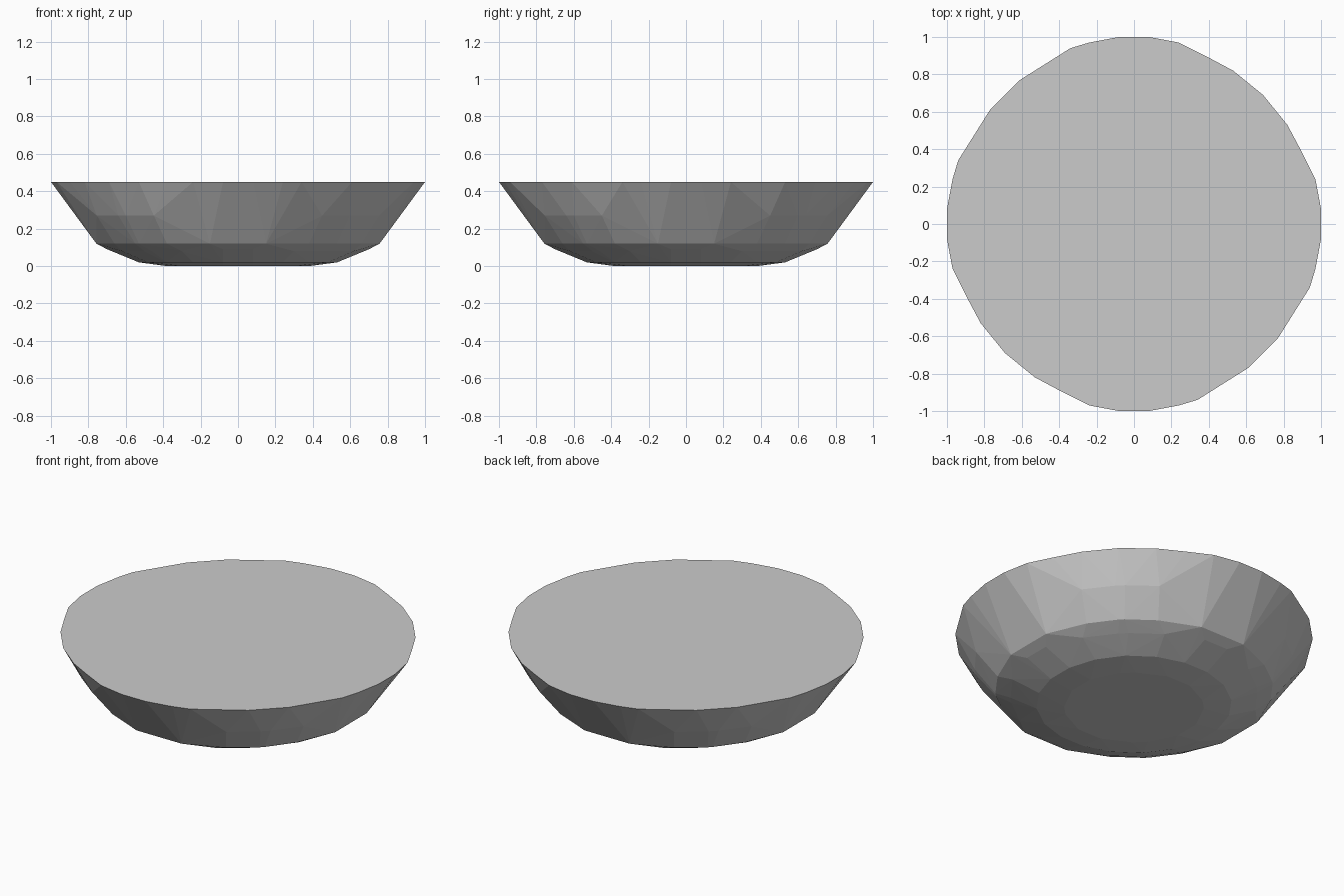
import bpy, bmesh

if "Cube" in bpy.data.objects:
    bpy.data.objects.remove(bpy.data.objects["Cube"])

# Rim corners: mirrored across both diagonals, so half-turn symmetric
rim = [(0.08, 1.0), (0.24, 0.97), (0.38, 0.90), (0.53, 0.82), (0.69, 0.69),
       (-0.08, 1.0), (-0.24, 0.97), (-0.34, 0.94), (-0.61, 0.77)]
# Wall and base corners: one eighth of the bowl
lower = [(0.45, 0.755, 0.27), (0.60, 0.64, 0.27),
         (0.15, 0.757, 0.12), (0.30, 0.71, 0.14), (0.38, 0.66, 0.12), (0.53, 0.55, 0.12),
         (0.08, 0.70, 0.09), (0.30, 0.62, 0.08), (0.46, 0.50, 0.08),
         (0.08, 0.53, 0.02), (0.24, 0.48, 0.02), (0.38, 0.38, 0.02),
         (0.08, 0.38, 0.0), (0.24, 0.30, 0.0)]

points = set()
for x, y in rim:
    for s in (1, -1):
        points.add((s * x, s * y, 0.45))
        points.add((s * y, s * x, 0.45))
for x, y, z in lower:
    for sx in (1, -1):
        for sy in (1, -1):
            points.add((sx * x, sy * y, z))
            points.add((sx * y, sy * x, z))

# Closed faceted bowl as the hull of its corners
bm = bmesh.new()
for p in sorted(points):
    bm.verts.new(p)
bmesh.ops.convex_hull(bm, input=list(bm.verts))
bmesh.ops.delete(bm, geom=[v for v in bm.verts if not v.link_faces], context='VERTS')
bmesh.ops.dissolve_limit(bm, angle_limit=0.005, verts=list(bm.verts), edges=list(bm.edges))
bmesh.ops.recalc_face_normals(bm, faces=list(bm.faces))
mesh = bpy.data.meshes.new("bowl")
bm.to_mesh(mesh)
bm.free()
bpy.context.collection.objects.link(bpy.data.objects.new("bowl", mesh))
